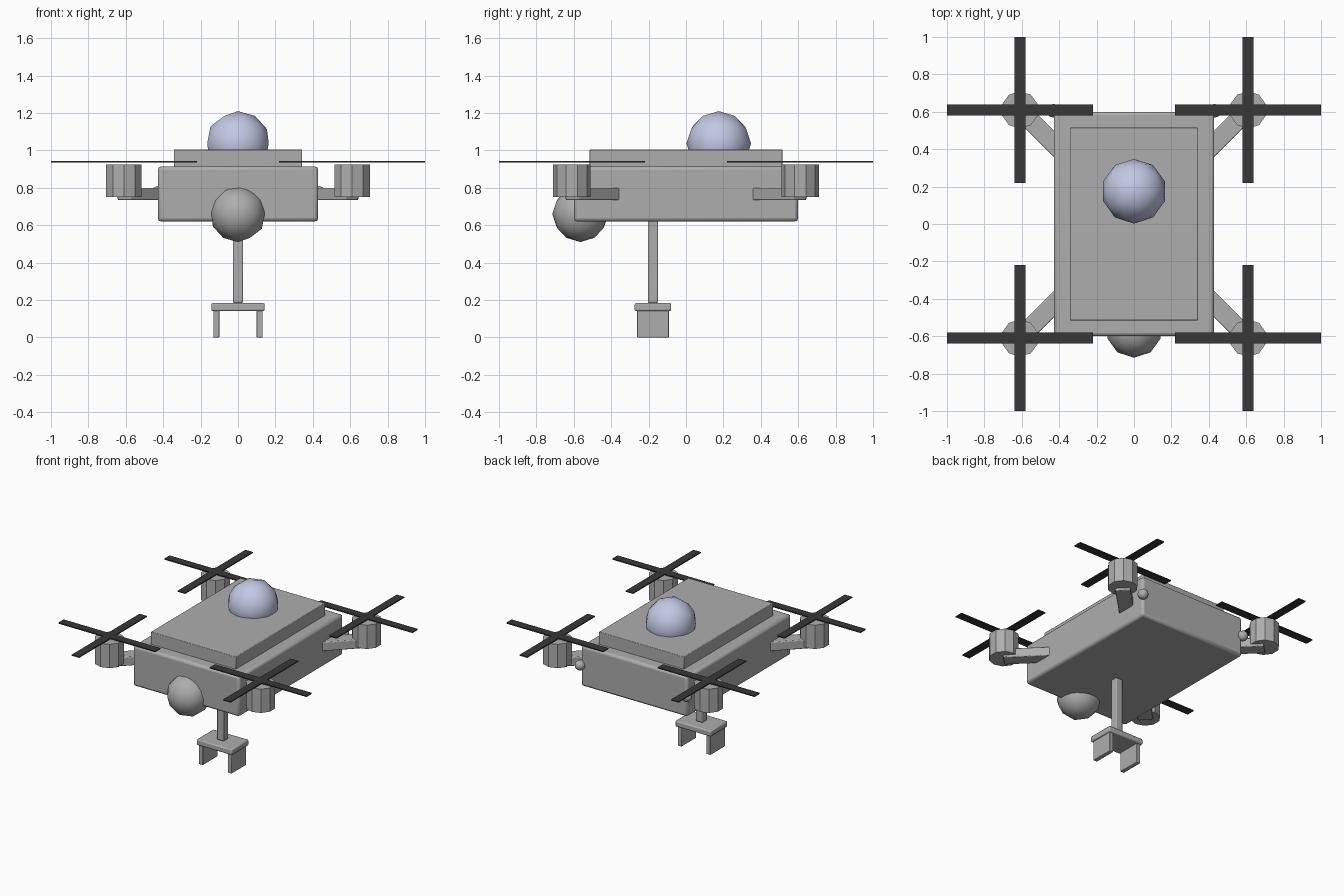
import bpy
import math

cube = bpy.data.objects.get("Cube")
if cube:
    bpy.data.objects.remove(cube, do_unlink=True)


def material(name, color):
    m = bpy.data.materials.new(name)
    m.use_nodes = True
    m.diffuse_color = (*color, 1)
    m.node_tree.nodes["Principled BSDF"].inputs["Base Color"].default_value = (*color, 1)
    return m


GREY = material("grey_shell", (0.42, 0.42, 0.42))
BLUE = material("pale_blue_glass", (0.54, 0.58, 0.78))
DARK = material("dark_blade", (0.04, 0.04, 0.04))


def finish(name, mat, angle=None):
    ob = bpy.context.object
    ob.name = name
    ob.data.materials.append(mat)
    if angle:
        bpy.ops.object.shade_smooth_by_angle(angle=math.radians(angle))
    return ob


def box(name, mat, center, size, bevel=0, turn=0):
    bpy.ops.mesh.primitive_cube_add(size=1, location=center, rotation=(0, 0, turn))
    bpy.context.object.scale = size
    bpy.ops.object.transform_apply(location=False, rotation=False, scale=True)
    ob = finish(name, mat, 50 if bevel else None)
    if bevel:
        mod = ob.modifiers.new("Rounded edges", "BEVEL")
        mod.width = bevel
        mod.segments = 2
    return ob


def ball(name, mat, center, radius):
    bpy.ops.mesh.primitive_ico_sphere_add(subdivisions=2, radius=radius, location=center)
    return finish(name, mat, 60)


# Body, lid and domes
box("body", GREY, (0, 0, 0.767), (0.858, 1.2, 0.295), 0.018)
box("lid", GREY, (0, 0, 0.955), (0.684, 1.03, 0.1), 0.004)
ball("top_dome", BLUE, (0, 0.175, 1.037), 0.173)
ball("front_camera", GREY, (0, -0.565, 0.66), 0.15)

# Gripper hanging below the body
box("gripper_pole", GREY, (0, -0.177, 0.41), (0.055, 0.055, 0.45), 0.006)
box("gripper_plate", GREY, (0, -0.177, 0.162), (0.286, 0.196, 0.042), 0.008)
for side, name in ((1, "left"), (-1, "right")):
    box(name + "_claw", GREY, (side * 0.116, -0.177, 0.072), (0.032, 0.17, 0.144), 0.004)
    ball(name + "_rear_light", GREY, (side * 0.43, 0.605, 0.773), 0.037)

# Arm, motor and rotor at each corner
REACH = 0.61
for sx, side in ((1, "left"), (-1, "right")):
    for sy, end in ((1, "rear"), (-1, "front")):
        tag = f"{end}_{side}_"
        x, y = sx * REACH, sy * REACH
        box(tag + "arm", GREY, (x * 0.76, y * 0.76, 0.767), (0.415, 0.1, 0.066),
            0.006, math.atan2(sy, sx))
        bpy.ops.mesh.primitive_cylinder_add(vertices=10, radius=0.1, depth=0.173,
                                            location=(x, y, 0.837))
        finish(tag + "motor", GREY)
        box(tag + "blade_across", DARK, (x, y, 0.94), (0.78, 0.06, 0.008))
        box(tag + "blade_along", DARK, (x, y, 0.94), (0.06, 0.78, 0.0078))
